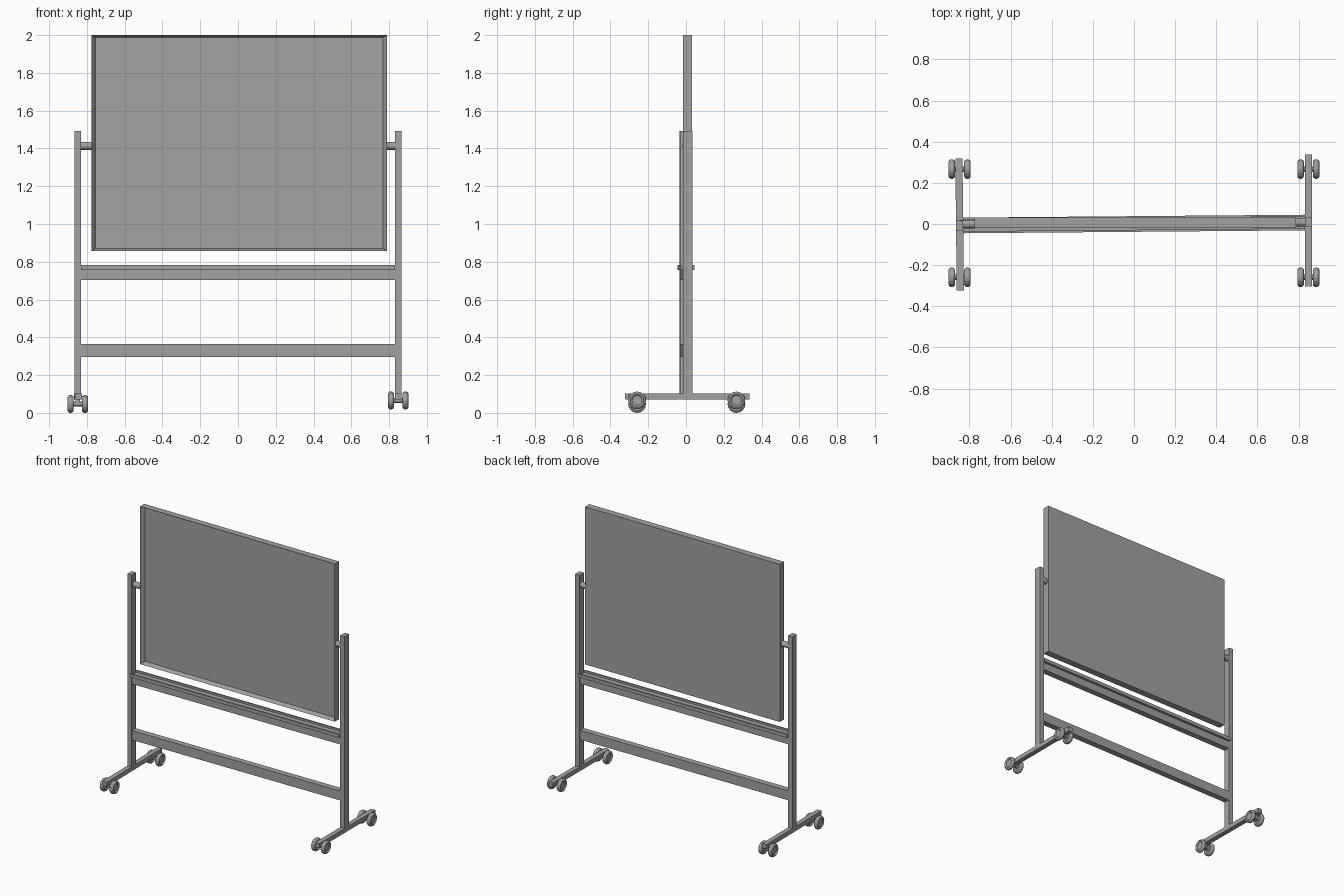
import bpy, bmesh, math
from mathutils import Matrix, Vector

cube = bpy.data.objects.get("Cube")
if cube:
    bpy.data.objects.remove(cube, do_unlink=True)

grey = bpy.data.materials.new("plain grey")
grey.use_nodes = True
COLOUR = (0.36, 0.36, 0.36, 1)
grey.diffuse_color = COLOUR
grey.node_tree.nodes["Principled BSDF"].inputs["Base Color"].default_value = COLOUR

SKEW = 0.0085  # slight turn of the frame about z


def finish(name, bm):
    bmesh.ops.recalc_face_normals(bm, faces=bm.faces)
    mesh = bpy.data.meshes.new(name)
    bm.to_mesh(mesh)
    bm.free()
    mesh.materials.append(grey)
    ob = bpy.data.objects.new(name, mesh)
    bpy.context.collection.objects.link(ob)
    return ob


def box(name, x, y, z, turn=0.0):
    """Box from (min, max) ranges, turned about its own vertical axis."""
    spans = (x, y, z)
    bm = bmesh.new()
    bmesh.ops.create_cube(bm, size=1)
    bmesh.ops.scale(bm, vec=[b - a for a, b in spans], verts=bm.verts)
    ob = finish(name, bm)
    ob.location = [(a + b) / 2 for a, b in spans]
    ob.rotation_euler.z = turn
    return ob


def lathe_x(name, profile, centre, sides=16):
    """Spin (x, radius) points about the x axis."""
    bm = bmesh.new()
    rings = []
    for x, r in profile:
        angles = [2 * math.pi * i / sides for i in range(sides)]
        rings.append([bm.verts.new((x, r * math.cos(a), r * math.sin(a))) for a in angles])
    for a, b in zip(rings, rings[1:]):
        for i in range(sides):
            j = (i + 1) % sides
            bm.faces.new((a[i], a[j], b[j], b[i]))
    bm.faces.new(rings[0])
    bm.faces.new(rings[-1])
    ob = finish(name, bm)
    ob.location = centre
    return ob


# Board: a slab whose front face is inset and pushed back to leave a rim
board = box("board", (-0.775, 0.788), (-0.017, 0.032), (0.857, 2.0))
bm = bmesh.new()
bm.from_mesh(board.data)
bm.normal_update()
front = min(bm.faces, key=lambda f: f.normal.y)
bmesh.ops.inset_region(bm, faces=[front], thickness=0.03)
for v in front.verts:
    v.co.y += 0.03
    v.co.z += 0.008 if v.co.z > 0 else -0.008
bm.to_mesh(board.data)
bm.free()

# Cross bars and the tray, all skewed with the frame
SPAN = (-0.832, 0.832)
box("lower_bar", SPAN, (-0.023, 0.02), (0.297, 0.365), SKEW)
box("upper_bar", SPAN, (-0.023, 0.02), (0.703, 0.757), SKEW)

bm = bmesh.new()
outline = [(-0.038, 0.757), (0.038, 0.757), (0.038, 0.782), (0.028, 0.782),
           (0.028, 0.768), (-0.028, 0.768), (-0.028, 0.782), (-0.038, 0.782)]
face = bm.faces.new([bm.verts.new((SPAN[0], y, z)) for y, z in outline])
ext = bmesh.ops.extrude_face_region(bm, geom=[face])["geom"]
bmesh.ops.translate(bm, vec=(SPAN[1] - SPAN[0], 0, 0),
                    verts=[g for g in ext if isinstance(g, bmesh.types.BMVert)])
tray = finish("tray", bm)
tray.rotation_euler.z = SKEW

# Wheel profile: rounded tyre, recessed rim and raised hub on both faces
half = [(0.009, 0.012), (0.009, 0.026), (0.013, 0.030), (0.016, 0.036), (0.012, 0.043), (0.005, 0.047)]
WHEEL = [(-x, r) for x, r in half] + [(x, r) for x, r in reversed(half)]

# Both ends of the stand: post, pivot, foot and two twin-wheel casters
for side, x, shift, axle_z, board_x, turn in (
        ("right", -0.848, -0.008, 0.047, -0.772, 0.011),
        ("left", 0.848, 0.01, 0.066, 0.785, 0.0)):
    box(side + "_post", (x - 0.0175, x + 0.0175), (shift - 0.025, shift + 0.025), (0.09, 1.493), turn)
    foot_y = shift + 0.006
    box(side + "_foot", (x - 0.0175, x + 0.0175), (foot_y - 0.321, foot_y + 0.321), (0.07, 0.102), turn)
    reach = (board_x - x) / 2
    lathe_x(side + "_pivot", [(-abs(reach), 0.021), (abs(reach), 0.021)],
            (x + reach, 0.0035 + shift * 0.5, 1.414))
    for end, y in (("front", -0.259), ("back", 0.267)):
        label = side + "_" + end
        lathe_x(label + "_axle", [(-0.038, 0.013), (0.038, 0.013)], (x, y, axle_z), 12)
        box(label + "_swivel", (x - 0.012, x + 0.012), (y - 0.014, y + 0.014), (axle_z - 0.008, 0.075))
        for part, dx in (("outer", math.copysign(0.038, x)), ("inner", -math.copysign(0.038, x))):
            wheel = lathe_x(label + "_" + part + "_wheel", WHEEL, (x + dx, y, axle_z))
            wheel.data.shade_flat()
